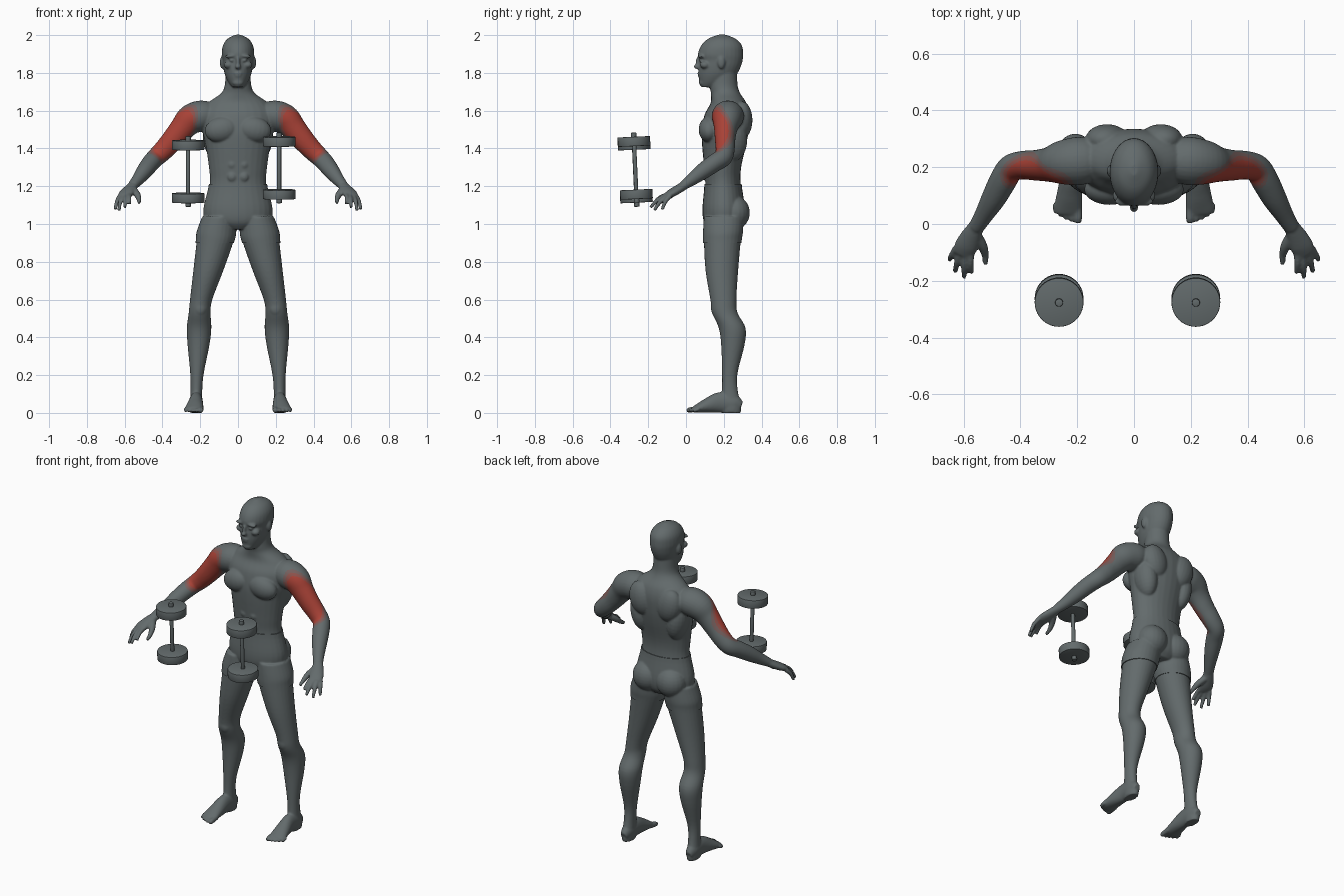
import bpy, bmesh
from math import sin, cos, pi, radians
from mathutils import Vector, Matrix

cube = bpy.data.objects.get("Cube")
if cube:
    bpy.data.objects.remove(cube, do_unlink=True)


def material(name, color):
    mat = bpy.data.materials.new(name)
    mat.use_nodes = True
    mat.diffuse_color = (*color, 1)
    mat.node_tree.nodes["Principled BSDF"].inputs["Base Color"].default_value = (*color, 1)
    return mat


grey = material("slate grey", (.125, .147, .15))
faint = material("faint red grey", (.18, .115, .11))
blend = material("dull red", (.27, .085, .072))
red = material("muscle red", (.4, .055, .038))


def new_object(name, bm, materials):
    mesh = bpy.data.meshes.new(name)
    bm.to_mesh(mesh)
    bm.free()
    for mat in materials:
        mesh.materials.append(mat)
    obj = bpy.data.objects.new(name, mesh)
    bpy.context.collection.objects.link(obj)
    return obj


def bake(obj):
    """Replace the mesh with its modified result."""
    bpy.context.view_layer.update()
    evaluated = obj.evaluated_get(bpy.context.evaluated_depsgraph_get())
    mesh = bpy.data.meshes.new_from_object(evaluated)
    obj.modifiers.clear()
    obj.data = mesh
    for poly in mesh.polygons:
        poly.use_smooth = True


def refine(rows, steps=5):
    """Catmull-Rom interpolation of rows of numbers."""
    result = []
    last = len(rows) - 1
    for i in range(last):
        p, q, r, s = (rows[max(0, min(last, i + k))] for k in (-1, 0, 1, 2))
        for j in range(steps):
            t = j / steps
            result.append([
                b + .5 * t * (c - a + t * (2 * a - 5 * b + 4 * c - d + t * (3 * (b - c) + d - a)))
                for a, b, c, d in zip(p, q, r, s)])
    result.append(list(rows[-1]))
    return result


def tube(bm, rows, flat=False, mirror=True, sides=28):
    """Loft elliptical rings given as x, y, z, radius across, radius along."""
    rows = refine(rows)
    centres = [Vector(row[:3]) for row in rows]
    for sign in ((1, -1) if mirror else (1,)):
        rings = []
        for i, (c, row) in enumerate(zip(centres, rows)):
            u, v = Vector((1, 0, 0)), Vector((0, 1, 0))
            if not flat:
                t = (centres[min(i + 1, len(rows) - 1)] - centres[max(i - 1, 0)]).normalized()
                u = t.cross(Vector((0, 0, 1))).normalized()
                v = u.cross(t)
            ring = []
            for k in range(sides):
                a = 2 * pi * k / sides
                p = c + u * cos(a) * row[3] + v * sin(a) * row[4]
                ring.append(bm.verts.new((p.x * sign, p.y, p.z)))
            rings.append(ring)
        for lower, upper in zip(rings, rings[1:]):
            for k in range(sides):
                n = (k + 1) % sides
                bm.faces.new((lower[k], lower[n], upper[n], upper[k]))
        bm.faces.new(rings[0])
        bm.faces.new(rings[-1])


def blob(bm, centre, radii, tilt=0):
    """Mirrored ellipsoid, leaning outward by tilt; single when centred."""
    for sign in ((1, -1) if centre[0] else (1,)):
        place = Matrix.Translation((centre[0] * sign, *centre[1:]))
        lean = Matrix.Rotation(tilt * sign, 4, 'Y')
        bmesh.ops.create_uvsphere(bm, u_segments=20, v_segments=14, radius=1,
                                  matrix=place @ lean @ Matrix.Diagonal((*radii, 1)))


body = bmesh.new()

# Torso and neck
tube(body, [(0, .2, .97, .08, .07), (0, .2, 1.01, .16, .1), (0, .2, 1.08, .178, .108),
            (0, .196, 1.21, .15, .094), (0, .194, 1.3, .154, .098), (0, .202, 1.42, .172, .117),
            (0, .208, 1.5, .19, .124), (0, .217, 1.58, .195, .118), (0, .225, 1.64, .16, .095),
            (0, .21, 1.69, .092, .078), (0, .2, 1.73, .071, .074), (0, .2, 1.8, .066, .07)],
     flat=True, mirror=False)
# Chest, back, stomach and seat muscles
blob(body, (.085, .122, 1.5), (.092, .055, .068), .2)
blob(body, (.095, .297, 1.55), (.075, .055, .1), .25)
blob(body, (.125, .25, 1.45), (.06, .075, .12), .15)
blob(body, (.08, .255, 1.06), (.085, .078, .09))
blob(body, (.07, .225, 1.655), (.085, .045, .035), .42)
for z in (1.25, 1.315, 1.38):
    blob(body, (.031, .112, z), (.027, .02, .028))

# Head
tube(body, [(0, .118, 1.724, .028, .038), (0, .145, 1.75, .05, .073), (0, .166, 1.79, .069, .1),
            (0, .178, 1.83, .078, .111), (0, .185, 1.866, .082, .115), (0, .183, 1.9, .086, .12),
            (0, .188, 1.945, .08, .108), (0, .19, 1.98, .056, .074), (0, .19, 2.002, .014, .02)],
     flat=True, mirror=False)
# Face and ears
blob(body, (0, .064, 1.853), (.011, .014, .034))
blob(body, (0, .06, 1.833), (.016, .019, .013))
blob(body, (.036, .08, 1.889), (.034, .017, .01), .1)
blob(body, (.033, .08, 1.866), (.014, .012, .009))
blob(body, (.05, .1, 1.842), (.026, .026, .02))
blob(body, (0, .073, 1.797), (.024, .013, .007))
blob(body, (0, .075, 1.784), (.02, .013, .007))
blob(body, (0, .088, 1.748), (.03, .02, .018))
blob(body, (.084, .187, 1.855), (.012, .02, .033))

# Legs
tube(body, [(.1, .2, 1.04, .085, .1), (.114, .196, .96, .1, .101), (.123, .192, .9, .097, .097),
            (.158, .19, .75, .079, .086), (.195, .198, .6, .059, .069), (.203, .206, .53, .058, .067),
            (.206, .244, .45, .065, .071), (.209, .248, .36, .058, .062), (.217, .232, .21, .036, .041),
            (.22, .232, .12, .031, .042), (.222, .237, .04, .034, .055), (.222, .24, 0, .03, .05)],
     flat=True)
blob(body, (.2, .16, .555), (.036, .028, .045))
# Feet and toes
tube(body, [(.222, .292, .035, .02, .025), (.222, .25, .05, .034, .05), (.222, .18, .055, .036, .055),
            (.227, .11, .038, .044, .038), (.232, .06, .023, .049, .023), (.234, .035, .016, .045, .014)])
for i, tip in enumerate((.004, .008, .015, .025, .038)):
    x = .197 + .019 * i + (.004 if i else 0)
    r = .01 if i else .015
    tube(body, [(x, .07, .022, r, r), (x, tip + .02, .016, r, r), (x, tip, .01, r * .7, r * .7)])

# Arms
tube(body, [(.13, .225, 1.56, .07, .07), (.19, .222, 1.572, .085, .082), (.25, .217, 1.552, .078, .08),
            (.295, .21, 1.505, .062, .067), (.345, .207, 1.445, .054, .06), (.395, .207, 1.39, .05, .054),
            (.435, .195, 1.352, .048, .05), (.463, .15, 1.322, .048, .047), (.495, .09, 1.28, .043, .043),
            (.53, .03, 1.235, .033, .033), (.556, -.012, 1.205, .028, .025)])
# Palms
tube(body, [(.553, -.005, 1.207, .027, .023), (.575, -.045, 1.182, .036, .023),
            (.592, -.08, 1.162, .041, .021), (.602, -.108, 1.147, .036, .014)])
# Fingers from knuckle to tip, then thumb
for base, tip in (((.574, -.1, 1.155), (.572, -.172, 1.108)),
                  ((.592, -.105, 1.15), (.598, -.188, 1.088)),
                  ((.611, -.1, 1.147), (.63, -.168, 1.072)),
                  ((.626, -.085, 1.147), (.65, -.126, 1.076))):
    middle = Vector(base).lerp(Vector(tip), .5) + Vector((.003, -.004, .007))
    tube(body, [(*base, .013, .013), (*middle, .0115, .0115), (*tip, .009, .009)], sides=14)
tube(body, [(.562, -.03, 1.19, .02, .02), (.535, -.075, 1.158, .018, .018),
            (.524, -.11, 1.13, .013, .013), (.524, -.142, 1.112, .009, .009)], sides=14)

# Fuse the body into one smooth skin
figure = new_object("body", body, (grey, faint, blend, red))
remesh = figure.modifiers.new("fuse", 'REMESH')
remesh.mode = 'VOXEL'
remesh.voxel_size = .0055
soften = figure.modifiers.new("soften", 'SMOOTH')
soften.factor = .5
soften.iterations = 5
bake(figure)

# Highlighted upper arm muscle, fading in bands
axis = Vector((.62, 0, -.78)).normalized()
for poly in figure.data.polygons:
    c = poly.center
    p = Vector((abs(c.x), c.y, c.z)) - Vector((.337, .172, 1.475))
    along = p.dot(axis)
    d = ((along / .185) ** 2 + ((p - axis * along).length / .082) ** 2) ** .5
    poly.material_index = 3 if d < .85 else 2 if d < .94 else 1 if d < 1.03 else 0

# Shorts: the skin between waist and hem, raised slightly
cloth = bmesh.new()
cloth.from_mesh(figure.data)
bmesh.ops.delete(cloth, geom=[v for v in cloth.verts if abs(v.co.x) > .35], context='VERTS')
for height, up in ((1.212, 1), (.9, -1)):
    bmesh.ops.bisect_plane(cloth, geom=cloth.verts[:] + cloth.edges[:] + cloth.faces[:],
                           plane_co=(0, 0, height), plane_no=(0, 0, up), clear_outer=True)
cloth.normal_update()
for v, n in [(v, v.normal.copy()) for v in cloth.verts]:
    v.co += Vector((n.x, n.y, 0)) * .005
shorts = new_object("shorts", cloth, (grey,))
solid = shorts.modifiers.new("thickness", 'SOLIDIFY')
solid.thickness = .008
solid.offset = -1
bake(shorts)
shorts.data.set_sharp_from_angle(angle=radians(50))

# Dumbbells: handle bar through two weight discs
for name, x, z in (("right_dumbbell", -.264, 1.278), ("left_dumbbell", .218, 1.297)):
    bm = bmesh.new()
    place = Matrix.Translation((x, -.269, z)) @ Matrix.Rotation(.045, 4, 'X')
    for offset, radius, depth in ((0, .011, .3), (.14, .086, .05), (-.14, .086, .05),
                                  (.172, .014, .03), (-.172, .014, .03)):
        bmesh.ops.create_cone(bm, cap_ends=True, segments=40, radius1=radius, radius2=radius,
                              depth=depth, matrix=place @ Matrix.Translation((0, 0, offset)))
    weight = new_object(name, bm, (grey,))
    bevel = weight.modifiers.new("rounded rims", 'BEVEL')
    bevel.width = .003
    bevel.segments = 2
    bake(weight)
    weight.data.set_sharp_from_angle(angle=radians(40))
